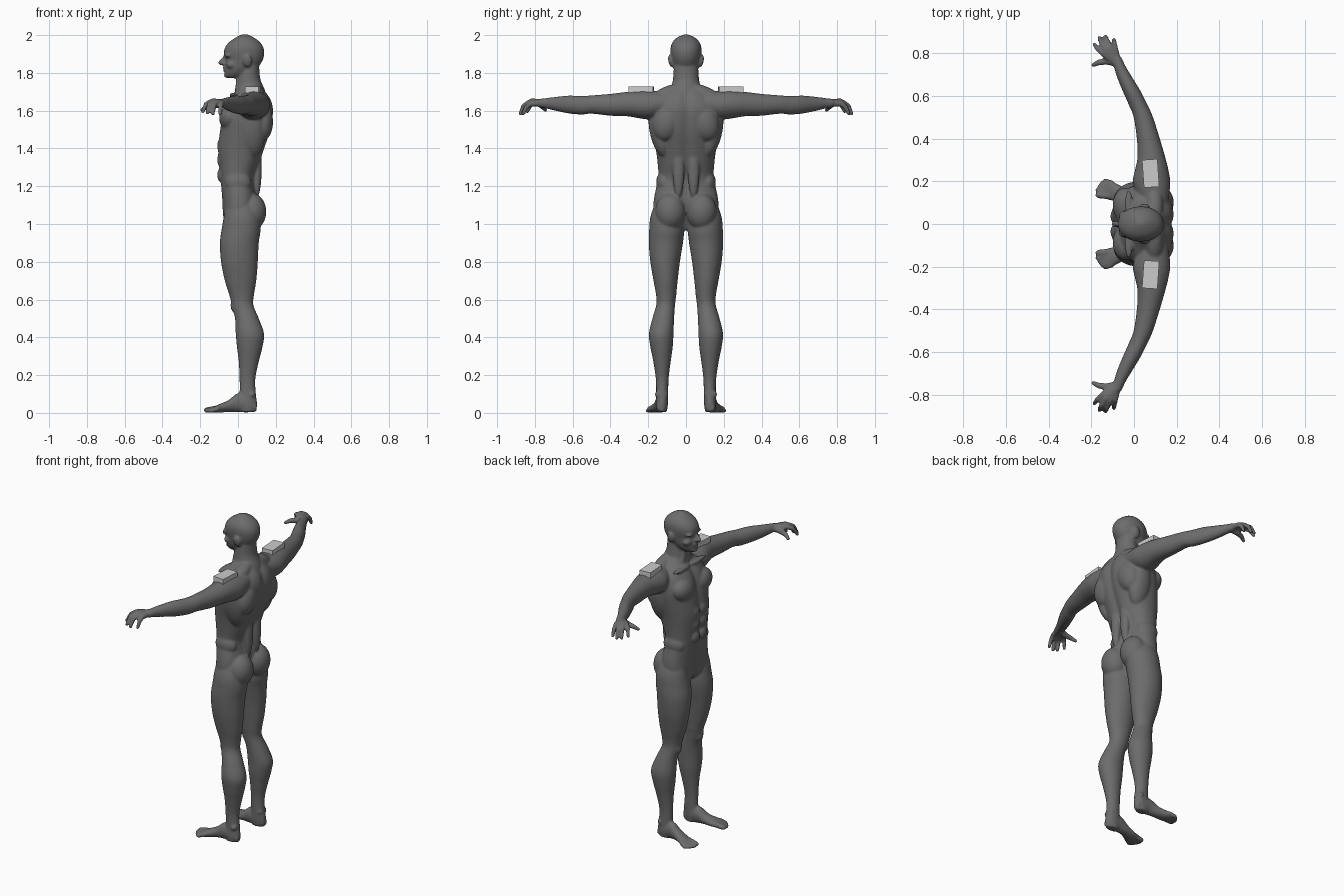
import bpy, bmesh
from math import sin, cos, pi, exp, copysign, radians
from mathutils import Matrix, Vector

U = 0.01  # part dimensions are written in hundredths of a unit

if "Cube" in bpy.data.objects:
    bpy.data.objects.remove(bpy.data.objects["Cube"], do_unlink=True)


def material(name, value):
    mat = bpy.data.materials.new(name)
    mat.use_nodes = True
    color = (value, value, value, 1)
    mat.diffuse_color = color
    mat.node_tree.nodes["Principled BSDF"].inputs["Base Color"].default_value = color
    return mat


def catmull(rows, steps=5):
    """Smoothly resample a list of number rows."""
    rows = [Vector(r) for r in rows]
    out = []
    for i in range(len(rows) - 1):
        b, c = rows[i], rows[i + 1]
        a = rows[i - 1] if i else b
        d = rows[i + 2] if i + 2 < len(rows) else c
        for s in range(steps):
            t = s / steps
            out.append(b + (c - a) * (t / 2) + (a * 2 - b * 5 + c * 4 - d) * (t * t / 2)
                       + (b * 3 - a - c * 3 + d) * (t ** 3 / 2))
    return out + [rows[-1]]


def loft(bm, axis, rows, power=2.0, sides=32):
    """Skin rounded sections; a row is position, then low/high of the two other axes."""
    others = [i for i in range(3) if i != axis]
    rings = []
    for pos, a0, a1, b0, b1 in catmull(rows):
        ring = []
        for k in range(sides):
            c, s = cos(2 * pi * k / sides), sin(2 * pi * k / sides)
            c = copysign(abs(c) ** (2 / power), c)
            s = copysign(abs(s) ** (2 / power), s)
            p = Vector()
            p[axis] = pos
            p[others[0]] = (a0 + a1) / 2 + c * (a1 - a0) / 2
            p[others[1]] = (b0 + b1) / 2 + s * (b1 - b0) / 2
            ring.append(bm.verts.new(p * U))
        rings.append(ring)
    faces = [bm.faces.new(rings[0]), bm.faces.new(rings[-1][::-1])]
    for r, q in zip(rings, rings[1:]):
        for k in range(sides):
            n = (k + 1) % sides
            faces.append(bm.faces.new((r[k], q[k], q[n], r[n])))
    bmesh.ops.recalc_face_normals(bm, faces=faces)
    return [v for r in rings for v in r]


def blob(bm, center, radii, tilt=0):
    """Ellipsoid muscle or feature, tilted about the x axis."""
    m = (Matrix.Translation(Vector(center) * U) @ Matrix.Rotation(radians(tilt), 4, 'X')
         @ Matrix.Diagonal((*(Vector(radii) * U), 1)))
    bmesh.ops.create_uvsphere(bm, u_segments=24, v_segments=16, radius=1, matrix=m)


def digit(bm, points, radii):
    """Tapered finger or toe through a few joints."""
    for p, r in zip(points, radii):
        blob(bm, p, (r, r, r))
    for p, q, r, s in zip(points, points[1:], radii, radii[1:]):
        p, q = Vector(p) * U, Vector(q) * U
        turn = (q - p).to_track_quat('Z', 'Y').to_matrix().to_4x4()
        bmesh.ops.create_cone(bm, cap_ends=True, segments=16, radius1=r * U, radius2=s * U,
                              depth=(q - p).length,
                              matrix=Matrix.Translation((p + q) / 2) @ turn)


bm = bmesh.new()

# Leg
loft(bm, 2, [
    (112, -6, 9, 5, 16), (104, -7.5, 11.5, 2.2, 18.8), (97, -8.7, 12, 1, 19.5),
    (90, -9.6, 11, 1.6, 19.7), (80, -9, 10.5, 3.2, 18.9), (70, -7, 9.7, 4.4, 17.2),
    (62, -4.5, 8.4, 5.2, 15.8), (57, -3.3, 8.2, 5.8, 15.8), (50, -1.6, 11, 6.3, 17.8),
    (42, -1.2, 13.8, 6.6, 19.6), (35, -.6, 13, 7, 18.9), (27, .4, 11, 8.1, 17.3),
    (18, .8, 9.2, 9.2, 16), (10, .8, 9.5, 9.4, 15.8), (4, 0, 10.2, 9.6, 16),
    (.5, 1, 9, 10.2, 15.5)])
blob(bm, (-.6, 10.7, 57), (3.4, 3.2, 4.5))           # kneecap
blob(bm, (1.5, 9.3, 64), (5.2, 4.3, 8))              # inner thigh above the knee
blob(bm, (7.5, 13, 9.8), (2, 3.6, 2.2))              # ankle bones

# Foot and toes
loft(bm, 0, [
    (9.8, 11, 15, .8, 5), (5, 9.8, 16, .2, 9), (0, 9.8, 16.2, .4, 10.5),
    (-5, 10.2, 17.4, .5, 6.8), (-10, 10.8, 19.8, .1, 4.6), (-13.5, 11.8, 20.6, .2, 3)])
for y, tip_x, tip_y, r in ((13, -16.6, 13.5, 1.5), (14.9, -16.9, 15.9, 1.2),
                           (16.5, -16, 17.7, 1.1), (18, -14.8, 19.2, 1.1),
                           (19.2, -13.4, 20.3, 1.1)):
    digit(bm, [(-10.5, y, 2.4), (tip_x, tip_y, r)], [r + .2, r])

# Arm
loft(bm, 1, [
    (10, 3, 16, 158, 170), (19, -.5, 17, 155.5, 170.6), (25, .4, 16.2, 156, 170.6),
    (31, 1.6, 14.7, 157, 170), (40, 1.3, 12.1, 157.3, 168.9), (50, -.2, 8.9, 158.4, 168.1),
    (55, -2.1, 6.7, 157.9, 167.8), (62, -5.2, 3.2, 158.5, 168), (68, -7.7, -.4, 159.7, 167.4),
    (74, -9.6, -4, 161.1, 166.7), (78, -11, -5.8, 161.8, 166.2)])

# Fingers with the palm formed by their roots
wrist = (-7.8, 75.5, 164)
for knuckle, middle, tip in (
        ((-14.3, 79.8, 164.6), (-17, 82, 163.4), (-18.6, 84, 159.5)),
        ((-13.2, 81.6, 165), (-15.3, 85, 163.4), (-16.2, 87.2, 158.8)),
        ((-11.3, 82.4, 164.6), (-12.7, 86, 162.6), (-13.3, 87.8, 158.2)),
        ((-9, 82, 163.8), (-9.2, 84.6, 161.8), (-9.4, 86.2, 158.2))):
    digit(bm, [wrist, knuckle, middle, tip], [2, 1.6, 1.25, 1])
digit(bm, [wrist, (-12.5, 76.3, 162.8), (-16.5, 75.6, 161.8), (-19, 74.4, 160.4)],
      [2, 1.8, 1.4, 1.05])

# Muscles and paired features
blob(bm, (-4, 8.6, 156), (6, 8.6, 6.8), 15)          # chest
blob(bm, (12.3, 10, 154), (6.3, 7.5, 10.5), 15)      # shoulder blade
blob(bm, (7.5, 14, 149), (7, 5.2, 14), -12)          # flank
blob(bm, (8, 23, 163.3), (7.8, 8, 7.2))              # shoulder cap
blob(bm, (9.5, 9, 169), (4.2, 10, 4.2), -20)         # neck slope
blob(bm, (7.3, 8.3, 106.5), (7.7, 8, 9.8))           # buttock
blob(bm, (10, 4, 130), (2.6, 3.2, 16))               # lower back
blob(bm, (0, 11.5, 122), (7, 4.3, 6))                # hip
for z in (126, 134, 141.5):
    blob(bm, (-9, 3.6, z), (2, 3.5, 3.8))            # stomach
blob(bm, (5, 8.1, 186.3), (2.4, 1.3, 3.4), -12)      # ear
blob(bm, (-5.2, 3.2, 189.2), (2, 3.4, 1.1))          # brow
blob(bm, (-3.6, 4.2, 184.3), (2.6, 2.6, 2.2))        # cheek
blob(bm, (0.5, 3.2, 172), (1.8, 1.6, 8), 12)         # throat tendon
blob(bm, (-2.5, 8, 168.2), (2, 8, 1.2))              # collarbone

# Repeat everything so far on the other side
copy = bmesh.ops.duplicate(bm, geom=bm.verts[:] + bm.edges[:] + bm.faces[:])["geom"]
for v in copy:
    if isinstance(v, bmesh.types.BMVert):
        v.co.y = -v.co.y
bmesh.ops.reverse_faces(bm, faces=[f for f in copy if isinstance(f, bmesh.types.BMFace)])

# Torso, with a groove along the spine and the breastbone
torso = loft(bm, 2, [(z, a, b, -w, w) for z, a, b, w in (
    (97, -5, 5, 6), (101, -7.6, 7, 13), (107, -8.3, 9, 17), (113, -8.6, 10, 17),
    (120, -9.2, 9, 15.6), (125, -9.7, 9, 14.6), (132, -10.4, 11.5, 15),
    (140, -10.9, 14.2, 16), (148, -10, 16.9, 17.6), (155, -8.9, 18.4, 18.8),
    (161, -7.3, 18.8, 18.6), (166, -4.8, 17.5, 16), (170, -2, 15, 11),
    (174, 0, 12.5, 7))], 2.3, 64)
for v in torso:
    v.co.x -= copysign(.014, v.co.x - .03) * exp(-(v.co.y / .025) ** 2)

# Neck and head
loft(bm, 2, [(z, a, b, -w, w) for z, a, b, w in (
    (165, -2, 16, 10), (171, -1.6, 14.2, 8), (177, -.6, 11.8, 6.9), (184, 1, 11.2, 6.4))])
loft(bm, 2, [(z, a, b, -w, w) for z, a, b, w in (
    (177.2, -5.4, 0, 2.5), (179, -6.9, 6, 4.6), (181.5, -7, 9.5, 6.2),
    (184, -7.1, 11.5, 7), (187, -6.6, 13.2, 7.6), (190, -7.5, 13.9, 8.1),
    (193, -7.1, 13.6, 8.2), (196, -5, 11.9, 7.3), (198.6, -1.4, 8.6, 4.9),
    (200.4, 2, 5, 1))], 2.1)
digit(bm, [(-6.6, 0, 188.8), (-9.2, 0, 185.4)], [.9, 1.3])   # nose
blob(bm, (-7.6, 0, 185), (1.3, 1.9, 1.1))                    # nostrils
blob(bm, (-6.8, 0, 182.7), (1.3, 2.6, .7))                   # upper lip
blob(bm, (-6.6, 0, 181.3), (1.3, 2.2, .7))                   # lower lip
blob(bm, (-5.7, 0, 178.8), (1.8, 2.4, 1.6))                  # chin

mesh = bpy.data.meshes.new("body")
bm.to_mesh(mesh)
bm.free()
body = bpy.data.objects.new("body", mesh)
bpy.context.collection.objects.link(body)
mesh.materials.append(material("dark grey", 0.15))

# Fuse the parts into one smooth skin
fuse = body.modifiers.new("fuse", 'REMESH')
fuse.mode = 'VOXEL'
fuse.voxel_size = 0.006
fuse.use_smooth_shade = True
soften = body.modifiers.new("soften", 'SMOOTH')
soften.factor = 0.5
soften.iterations = 7

# Shoulder pads
pale = material("light grey", 0.6)
for name, side in (("left", -1), ("right", 1)):
    bpy.ops.mesh.primitive_cube_add(size=1, location=(.078, side * .237, 1.71),
                                    rotation=(0, 0, side * radians(4)))
    pad = bpy.context.object
    pad.name = name + "_shoulder_pad"
    pad.scale = (.072, .13, .034)
    pad.data.materials.append(pale)
